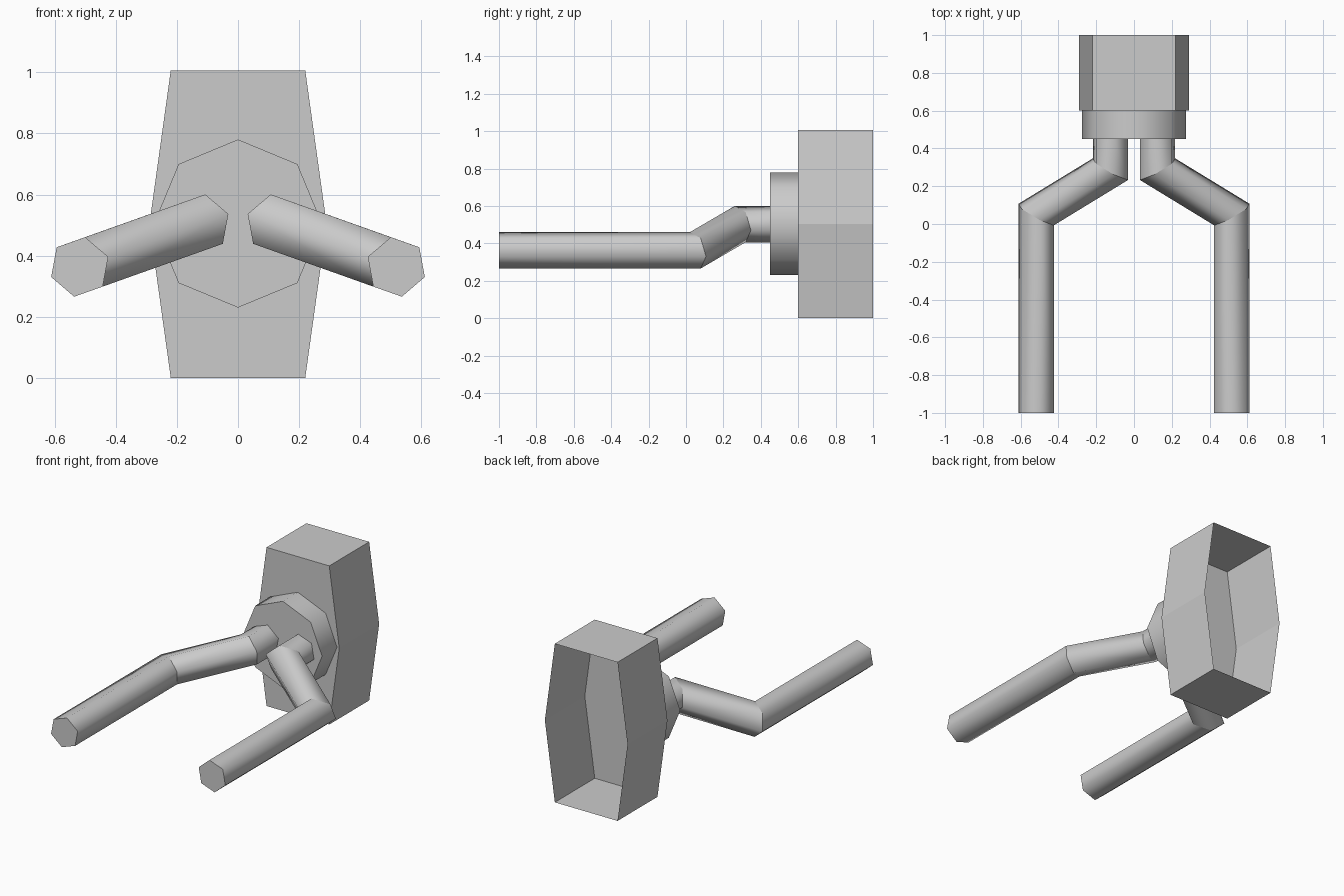
import bpy, bmesh, math

if "Cube" in bpy.data.objects:
    bpy.data.objects.remove(bpy.data.objects["Cube"])

GREY = (0.6, 0.6, 0.6, 1)
grey = bpy.data.materials.new("plain grey")
grey.diffuse_color = GREY
grey.use_nodes = True
grey.node_tree.nodes["Principled BSDF"].inputs["Base Color"].default_value = GREY


def loft(name, rings, smooth, cap):
    """Join equal-sided rings into a shell, closed only at ring number cap."""
    bm = bmesh.new()
    loops = [[bm.verts.new(p) for p in ring] for ring in rings]
    n = len(loops[0])
    for a, b in zip(loops, loops[1:]):
        for i in range(n):
            j = (i + 1) % n
            bm.faces.new((a[i], a[j], b[j], b[i])).smooth = smooth
    bm.faces.new(loops[cap])
    # keep the ring edges crisp, and the lengthwise edges soft
    for loop in loops:
        for i in range(n):
            bm.edges.get((loop[i], loop[(i + 1) % n])).smooth = False
    bmesh.ops.recalc_face_normals(bm, faces=bm.faces[:])
    mesh = bpy.data.meshes.new(name)
    bm.to_mesh(mesh)
    bm.free()
    mesh.materials.append(grey)
    obj = bpy.data.objects.new(name, mesh)
    bpy.context.collection.objects.link(obj)
    return obj


# Six-sided housing, open at the back
outline = [(-0.22, 0), (0.22, 0), (0.29, 0.503), (0.22, 1.006), (-0.22, 1.006), (-0.29, 0.503)]
loft("housing", [[(x, y, z) for x, z in outline] for y in (0.6, 1.0)], False, 0)


# Octagonal mounting disc
def octagon(y, r=0.275):
    return [(r * math.cos(k * math.pi / 4), y, 0.505 + r * math.sin(k * math.pi / 4))
            for k in range(8)]


loft("mounting_disc", [octagon(0.45), octagon(0.6)], True, 0)

# Bent six-sided arms, spreading outward and down
TILT = math.radians(19.5)
RADIUS = 0.099
MITRE = RADIUS * math.tan(math.radians(30))


def arm_ring(side, x, y, z, mitre):
    ring = []
    for k in range(6):
        c, s = math.cos(k * math.pi / 3), math.sin(k * math.pi / 3)
        dx = RADIUS * (c * math.cos(TILT) + s * math.sin(TILT))
        dz = RADIUS * (s * math.cos(TILT) - c * math.sin(TILT))
        ring.append((side * (x + dx), y + mitre * c, z + dz))
    return ring


for name, side in (("left_arm", 1), ("right_arm", -1)):
    loft(name, [arm_ring(side, 0.125, 0.45, 0.503, 0),
                arm_ring(side, 0.125, 0.29, 0.503, MITRE),
                arm_ring(side, 0.518, 0.05, 0.363, MITRE),
                arm_ring(side, 0.518, -1.0, 0.363, 0)], True, -1)
